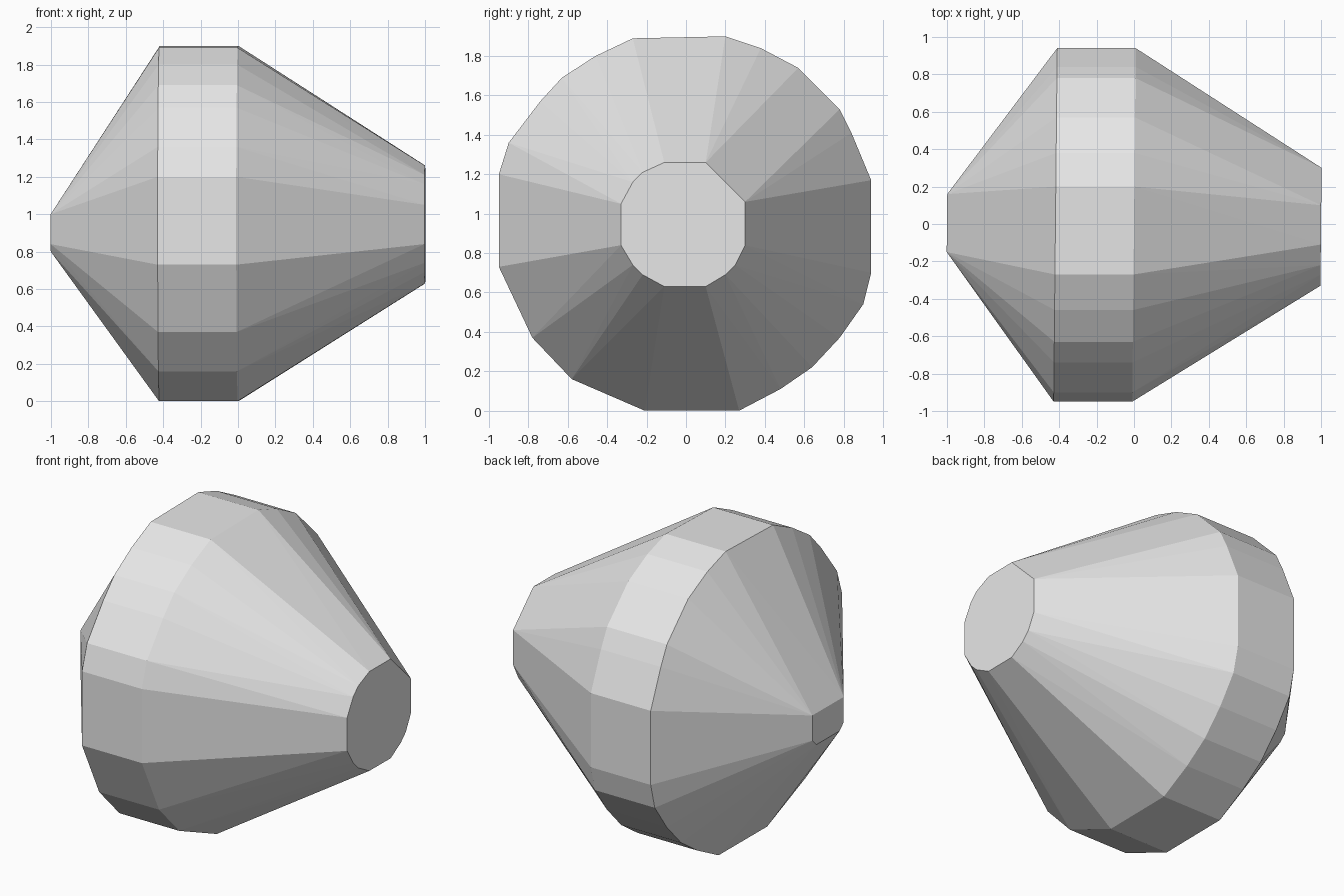
import bpy
import bmesh
import math

default_cube = bpy.data.objects.get("Cube")
if default_cube:
    bpy.data.objects.remove(default_cube, do_unlink=True)


def make_material(name, colour):
    material = bpy.data.materials.new(name)
    material.use_nodes = True
    material.diffuse_color = colour
    shader = material.node_tree.nodes["Principled BSDF"]
    shader.inputs["Base Color"].default_value = colour
    return material


# Cross-sections as (y, z) outlines, going round from the top
girdle_outline = [
    (-.27, 1.89), (.2, 1.9), (.38, 1.84), (.57, 1.74), (.78, 1.53),
    (.84, 1.41), (.94, 1.17), (.94, .7), (.9, .54), (.78, .37),
    (.64, .22), (.48, .11), (.27, 0), (-.21, 0), (-.58, .16),
    (-.78, .37), (-.95, .73), (-.95, 1.2), (-.9, 1.36), (-.74, 1.57),
    (-.63, 1.69), (-.46, 1.8),
]
broad_cap_outline = [
    (-.11, 1.26), (.1, 1.26), (.3, 1.06), (.3, .84), (.25, .74),
    (.2, .69), (.1, .63), (-.11, .63), (-.22, .69), (-.27, .74),
    (-.33, .84), (-.33, 1.05), (-.27, 1.16), (-.22, 1.21),
]
narrow_cap_outline = [
    (.16, 1), (-.15, 1), (-.15, .84), (-.11, .8), (.12, .8), (.16, .84),
]


def add_section(bm, x, outline, lean=0.01):
    """Place one outline across the long axis, leaning very slightly."""
    for y, z in outline:
        bm.verts.new((x + lean * y, y, z))


def build_faceted_stone(name, sections, material):
    """Wrap flat facets tightly around a row of cross-sections."""
    bm = bmesh.new()
    for x, outline in sections:
        add_section(bm, x, outline)
    hull = bmesh.ops.convex_hull(bm, input=bm.verts[:])
    unused = [item for item in hull["geom_interior"]
              if isinstance(item, bmesh.types.BMVert)]
    bmesh.ops.delete(bm, geom=unused, context="VERTS")

    # Merge coplanar triangles into clean facets and flat caps
    bmesh.ops.dissolve_limit(bm, angle_limit=math.radians(0.5),
                             verts=bm.verts[:], edges=bm.edges[:])
    bmesh.ops.recalc_face_normals(bm, faces=bm.faces[:])

    mesh = bpy.data.meshes.new(name)
    bm.to_mesh(mesh)
    bm.free()
    mesh.materials.append(material)
    stone = bpy.data.objects.new(name, mesh)
    bpy.context.collection.objects.link(stone)
    return stone


# Narrow cap, straight girdle band, then the long taper to the broad cap
stone_grey = make_material("stone grey", (0.8, 0.8, 0.8, 1))
build_faceted_stone("faceted_stone", [
    (-1, narrow_cap_outline),
    (-.42, girdle_outline),
    (0, girdle_outline),
    (1, broad_cap_outline),
], stone_grey)
